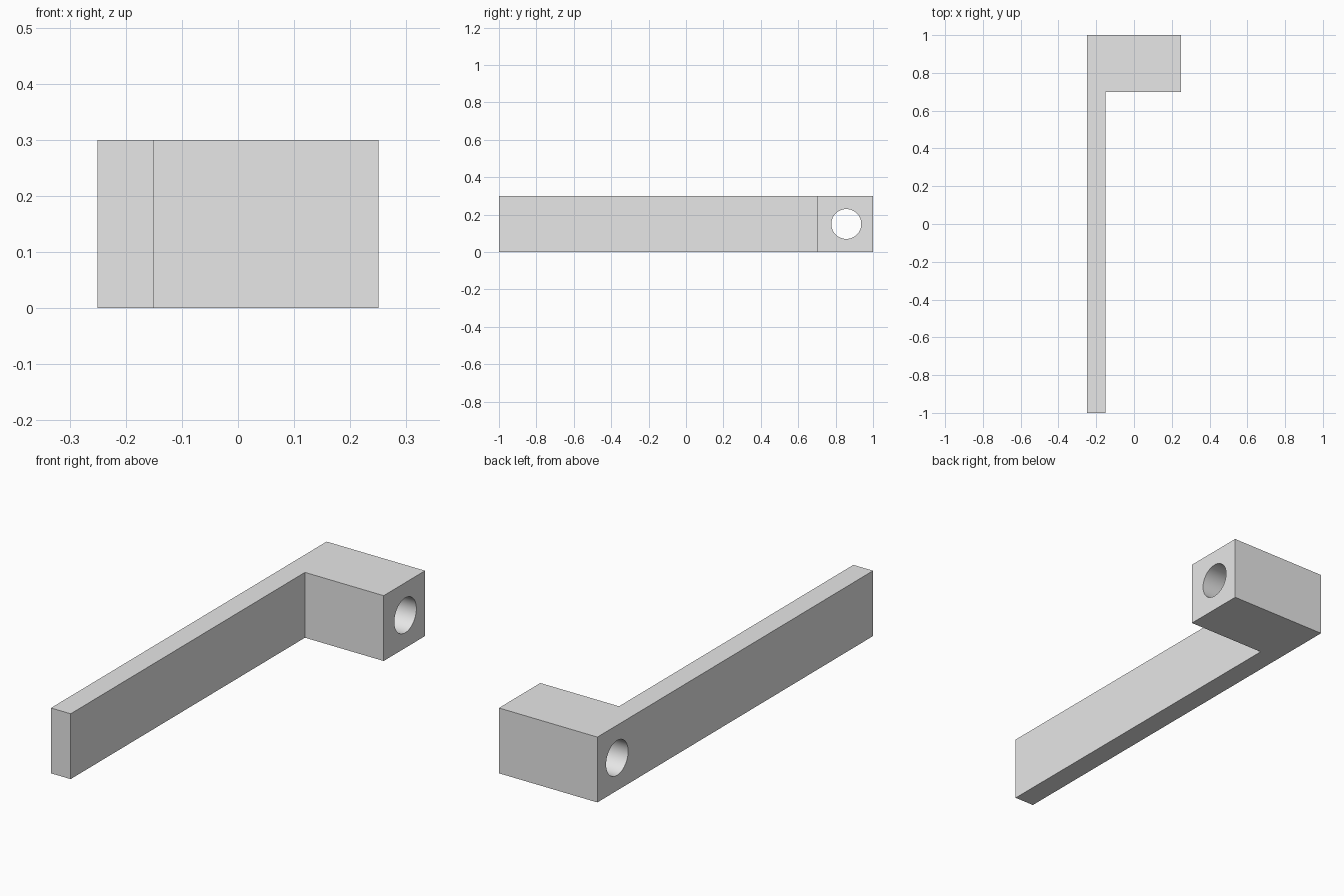
import bpy
import bmesh
import math

cube = bpy.data.objects.get("Cube")
if cube:
    bpy.data.objects.remove(cube, do_unlink=True)

HEIGHT = 0.3
HALF_WIDTH = 0.25
ARM_INNER = -0.15
BLOCK_FRONT = 0.7
BORE_Y, BORE_RADIUS = 0.857, 0.08

# Plain grey material
grey = bpy.data.materials.new("light_grey")
grey.use_nodes = True
colour = (0.8, 0.8, 0.8, 1.0)
grey.diffuse_color = colour
grey.node_tree.nodes["Principled BSDF"].inputs["Base Color"].default_value = colour

# L-shaped lever: thin long arm with a square block at the back
outline = [(-HALF_WIDTH, -1), (ARM_INNER, -1), (ARM_INNER, BLOCK_FRONT),
           (HALF_WIDTH, BLOCK_FRONT), (HALF_WIDTH, 1), (-HALF_WIDTH, 1)]
bm = bmesh.new()
base = bm.faces.new([bm.verts.new((x, y, 0)) for x, y in outline])
raised = bmesh.ops.extrude_face_region(bm, geom=[base])["geom"]
bmesh.ops.translate(bm, vec=(0, 0, HEIGHT),
                    verts=[v for v in raised if isinstance(v, bmesh.types.BMVert)])
bmesh.ops.recalc_face_normals(bm, faces=bm.faces)
mesh = bpy.data.meshes.new("lever_arm")
bm.to_mesh(mesh)
bm.free()
mesh.materials.append(grey)
lever = bpy.data.objects.new("lever_arm", mesh)
bpy.context.collection.objects.link(lever)

# Round bore running sideways through the whole block
bpy.ops.mesh.primitive_cylinder_add(vertices=64, radius=BORE_RADIUS, depth=1,
                                    location=(0, BORE_Y, HEIGHT / 2),
                                    rotation=(0, math.pi / 2, 0))
cutter = bpy.context.object
cutter.name = "bore_cutter"
cutter.hide_render = True
cutter.data.materials.append(grey)

bpy.ops.object.select_all(action="DESELECT")
lever.select_set(True)
bpy.context.view_layer.objects.active = lever
bore = lever.modifiers.new("bore", "BOOLEAN")
bore.operation = "DIFFERENCE"
bore.solver = "EXACT"
bore.object = cutter
bpy.ops.object.modifier_apply(modifier=bore.name)
bpy.data.objects.remove(cutter, do_unlink=True)

# Smooth bore wall, crisp block edges
bpy.ops.object.shade_smooth_by_angle(angle=math.radians(30))
